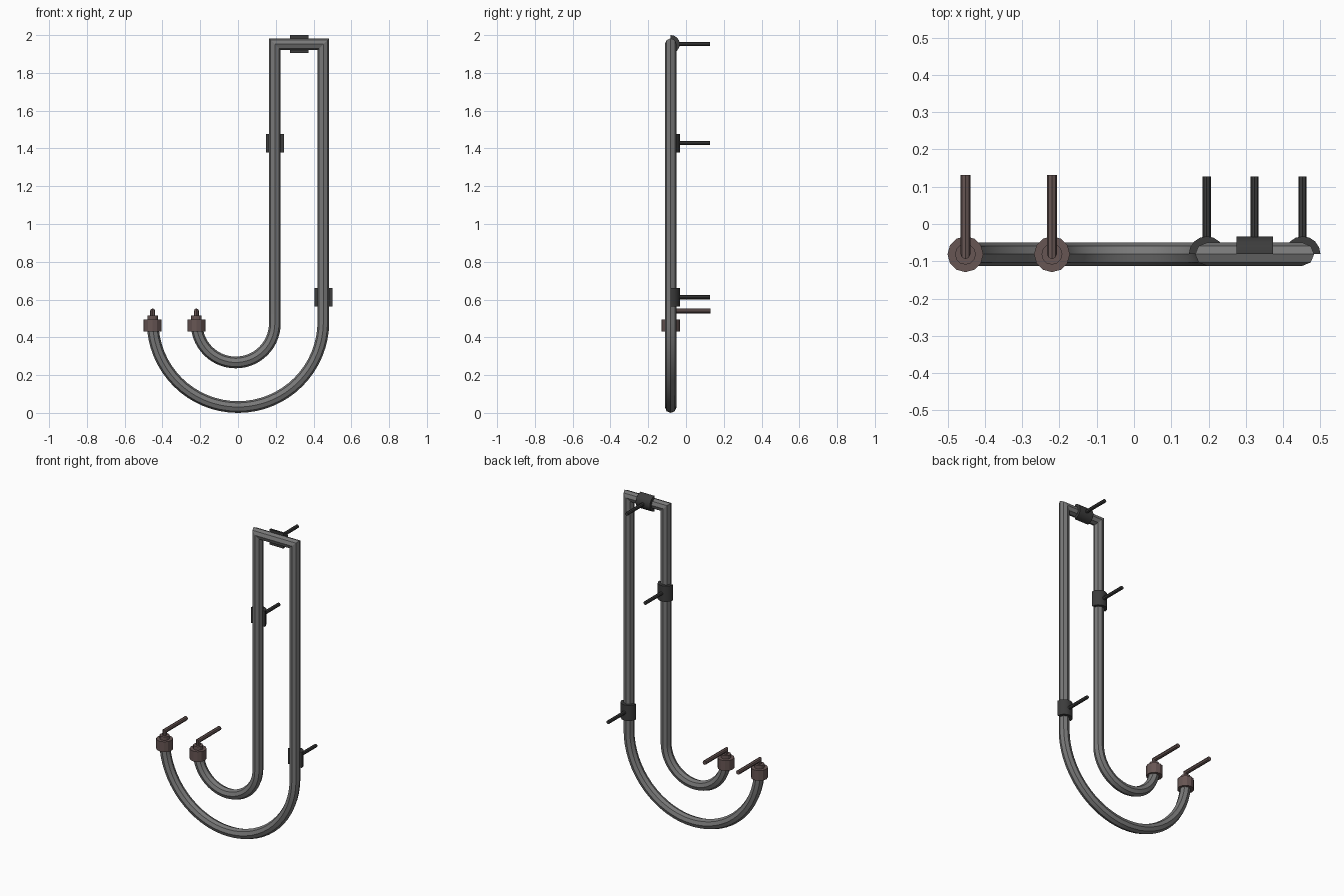
import bpy, bmesh, math
from mathutils import Vector, Matrix

cube = bpy.data.objects.get("Cube")
if cube:
    bpy.data.objects.remove(cube, do_unlink=True)

Y = -0.081          # depth of the tube's centre line
TUBE_R = 0.031
LEFT, RIGHT, TOP = 0.195, 0.452, 1.952


def material(name, colour):
    m = bpy.data.materials.new(name)
    m.use_nodes = True
    m.diffuse_color = (*colour, 1)
    bsdf = next(n for n in m.node_tree.nodes if n.type == 'BSDF_PRINCIPLED')
    bsdf.inputs["Base Color"].default_value = (*colour, 1)
    return m


GREY = material("tube grey", (0.19, 0.19, 0.19))
DARK = material("dark clip", (0.045, 0.045, 0.045))
BROWN = material("brown cap", (0.135, 0.092, 0.088))


def finish(bm, name, mat):
    bmesh.ops.recalc_face_normals(bm, faces=bm.faces)
    mesh = bpy.data.meshes.new(name)
    bm.to_mesh(mesh)
    bm.free()
    mesh.materials.append(mat)
    obj = bpy.data.objects.new(name, mesh)
    bpy.context.collection.objects.link(obj)
    bpy.ops.object.select_all(action='DESELECT')
    obj.select_set(True)
    bpy.context.view_layer.objects.active = obj
    bpy.ops.object.shade_smooth_by_angle(angle=math.radians(25))
    return obj


def cylinder(bm, start, end, radius, sides):
    """Add a capped cylinder running between two points."""
    start, end = Vector(start), Vector(end)
    axis = end - start
    turn = axis.to_track_quat('Z', 'Y').to_matrix().to_4x4()
    bmesh.ops.create_cone(bm, cap_ends=True, segments=sides, radius1=radius,
                          radius2=radius, depth=axis.length,
                          matrix=Matrix.Translation((start + end) / 2) @ turn)


def sweep(name, path, radius, sides, mat):
    """Sweep a polygon along a path with mitred corners; all in the plane of the path."""
    bm = bmesh.new()
    path = [Vector(p) for p in path]
    normal = next(n for n in ((path[1] - path[0]).cross(b - path[0]) for b in path[2:])
                  if n.length > 1e-7).normalized()
    rings = []
    for i, p in enumerate(path):
        before = (p - path[max(i - 1, 0)]).normalized()
        after = (path[min(i + 1, len(path) - 1)] - p).normalized()
        tangent = (before + after).normalized()
        leg = after if after.length else before
        side = normal.cross(tangent) / max(tangent.dot(leg), 0.3)
        rings.append([bm.verts.new(p + radius * (side * math.cos(a) + normal * math.sin(a)))
                      for a in (math.tau * k / sides for k in range(sides))])
    for a, b in zip(rings, rings[1:]):
        for k in range(sides):
            n = (k + 1) % sides
            bm.faces.new((a[k], a[n], b[n], b[k]))
    bm.faces.new(rings[0])
    bm.faces.new(rings[-1])
    return finish(bm, name, mat)


def arc(cx, cz, r, start, stop, steps):
    angles = [math.radians(start + (stop - start) * i / steps) for i in range(steps + 1)]
    return [(cx + r * math.cos(a), Y, cz + r * math.sin(a)) for a in angles]


# Bent tube: outer hook, up, across the top, down, inner hook
outer = arc(0, 0.483, RIGHT, 180, 360, 32)
inner = arc(-0.012, 0.474, 0.207, 360, 180, 28)
sweep("bent_tube", outer + [(RIGHT, Y, TOP), (LEFT, Y, TOP)] + inner, TUBE_R, 8, GREY)


# End caps with a stepped collar and an elbowed lead running back
def end_cap(name, x):
    bm = bmesh.new()
    cylinder(bm, (x, Y, 0.43), (x, Y, 0.494), 0.048, 12)
    cylinder(bm, (x, Y, 0.494), (x, Y, 0.516), 0.028, 12)
    finish(bm, name, BROWN)
    sweep(name + "_lead", [(x, Y, 0.51), (x, Y, 0.54), (x, 0.131, 0.54)],
          0.013, 8, BROWN)


end_cap("outer_end_cap", -RIGHT)
end_cap("inner_end_cap", -0.22)


# Half-round clips hugging the back of the tube, each with a rod to the wall
def clip(name, x, z, along):
    centre, half = Vector((x, Y, z)), Vector(along) * 0.049
    bm = bmesh.new()
    cylinder(bm, centre - half, centre + half, 0.048, 16)
    cut = bmesh.ops.bisect_plane(bm, geom=bm.verts[:] + bm.edges[:] + bm.faces[:],
                                 plane_co=centre, plane_no=(0, -1, 0), clear_outer=True)
    rim = [e for e in cut["geom_cut"] if isinstance(e, bmesh.types.BMEdge)]
    bmesh.ops.holes_fill(bm, edges=rim)
    finish(bm, name, DARK)
    bm = bmesh.new()
    cylinder(bm, (x, Y + 0.035, z), (x, 0.127, z), 0.0108, 8)
    finish(bm, name + "_rod", DARK)


clip("upper_clip", LEFT, 1.428, (0, 0, 1))
clip("lower_clip", RIGHT, 0.612, (0, 0, 1))
clip("top_clip", (LEFT + RIGHT) / 2, TOP, (1, 0, 0))
